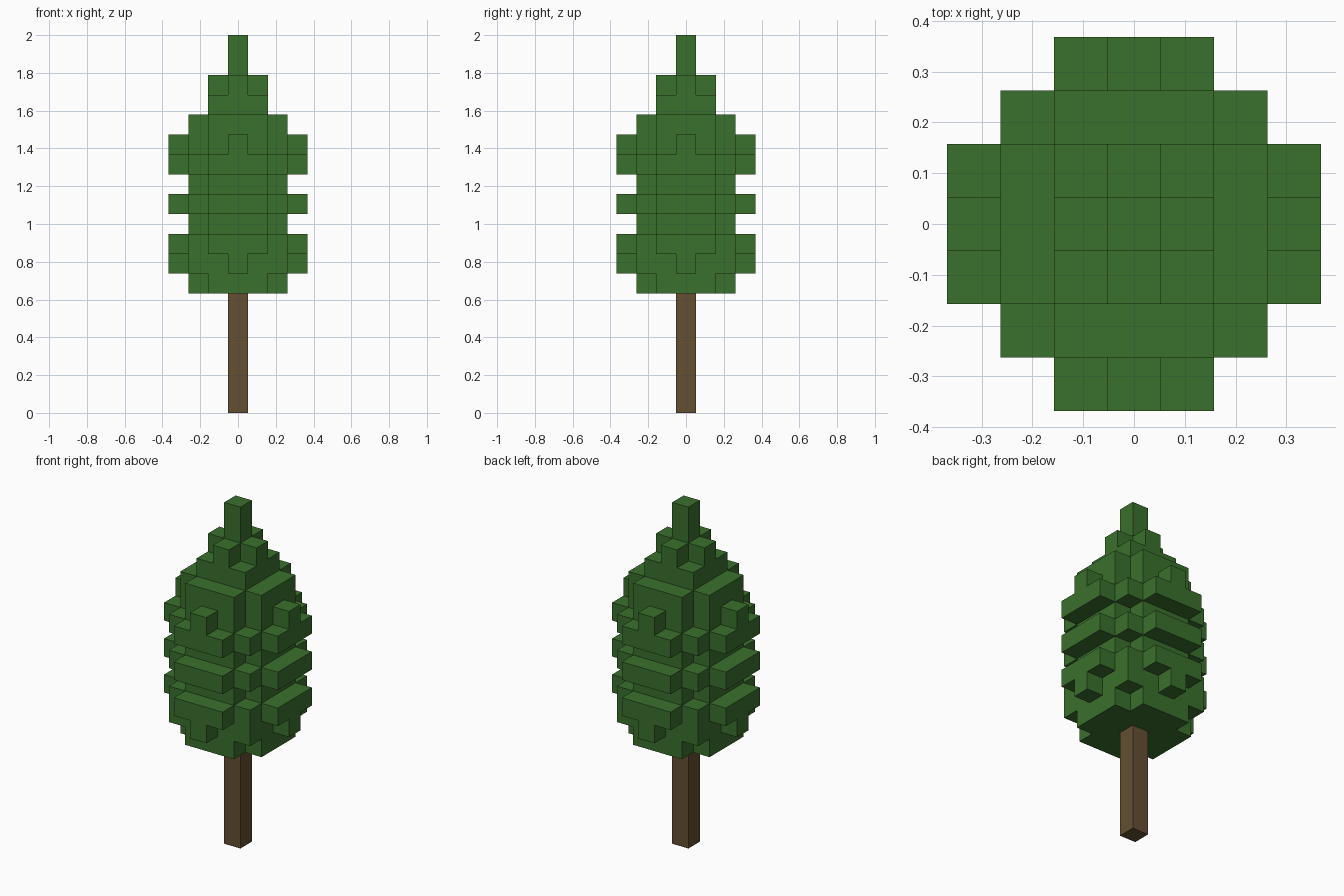
import bpy
import bmesh
from mathutils import Vector

default = bpy.data.objects.get("Cube")
if default:
    bpy.data.objects.remove(default, do_unlink=True)

UNIT = 2 / 19  # one block; the tree is 19 blocks tall
AXES = [Vector(a) for a in ((1, 0, 0), (0, 1, 0), (0, 0, 1))]


def make_material(name, rgb):
    mat = bpy.data.materials.new(name)
    mat.use_nodes = True
    mat.diffuse_color = (*rgb, 1)
    mat.node_tree.nodes["Principled BSDF"].inputs["Base Color"].default_value = (*rgb, 1)
    return mat


def square(half, corners=True):
    """Square layer of blocks, optionally without its four corner blocks."""
    span = range(-half, half + 1)
    return {(x, y) for x in span for y in span
            if corners or abs(x) + abs(y) < 2 * half}


def arms(half):
    """Blocks sticking out on all four sides, 2 * half + 1 wide."""
    cells = set()
    for i in range(-half, half + 1):
        cells |= {(i, 3), (i, -3), (3, i), (-3, i)}
    return cells


def build_blocks(name, layers, mat):
    """Skin a stack of block layers with outer faces only."""
    cells = {(x, y, z) for z, layer in layers.items() for x, y in layer}
    bm = bmesh.new()
    for cell in cells:
        centre = Vector(cell) + Vector((0, 0, 0.5))
        for i in range(3):
            for sign in (1, -1):
                n = AXES[i] * sign
                if tuple(int(c) for c in Vector(cell) + n) in cells:
                    continue
                u = AXES[(i + 1) % 3] / 2
                v = AXES[(i + 2) % 3] / 2 * sign
                mid = centre + n / 2
                corners = (mid - u - v, mid + u - v, mid + u + v, mid - u + v)
                bm.faces.new([bm.verts.new(p * UNIT) for p in corners])
    bmesh.ops.remove_doubles(bm, verts=bm.verts, dist=UNIT / 100)
    bmesh.ops.dissolve_limit(bm, angle_limit=0.01, verts=bm.verts, edges=bm.edges)
    mesh = bpy.data.meshes.new(name)
    bm.to_mesh(mesh)
    bm.free()
    mesh.materials.append(mat)
    obj = bpy.data.objects.new(name, mesh)
    bpy.context.collection.objects.link(obj)
    return obj


leaf_green = make_material("leaf green", (0.042, 0.162, 0.026))
bark_brown = make_material("bark brown", (0.127, 0.080, 0.032))

# Layer shapes
single = square(0)
trimmed = square(2, corners=False)
full = square(2)
wide = full | arms(1)

# Foliage, from the lowest layer to the tip
crown = [trimmed, full | arms(0), wide, trimmed, wide, trimmed, wide,
         trimmed | arms(0), trimmed, square(1), square(1, corners=False),
         single, single]
build_blocks("foliage", {6 + i: layer for i, layer in enumerate(crown)}, leaf_green)

# Trunk
build_blocks("trunk", {z: single for z in range(6)}, bark_brown)
